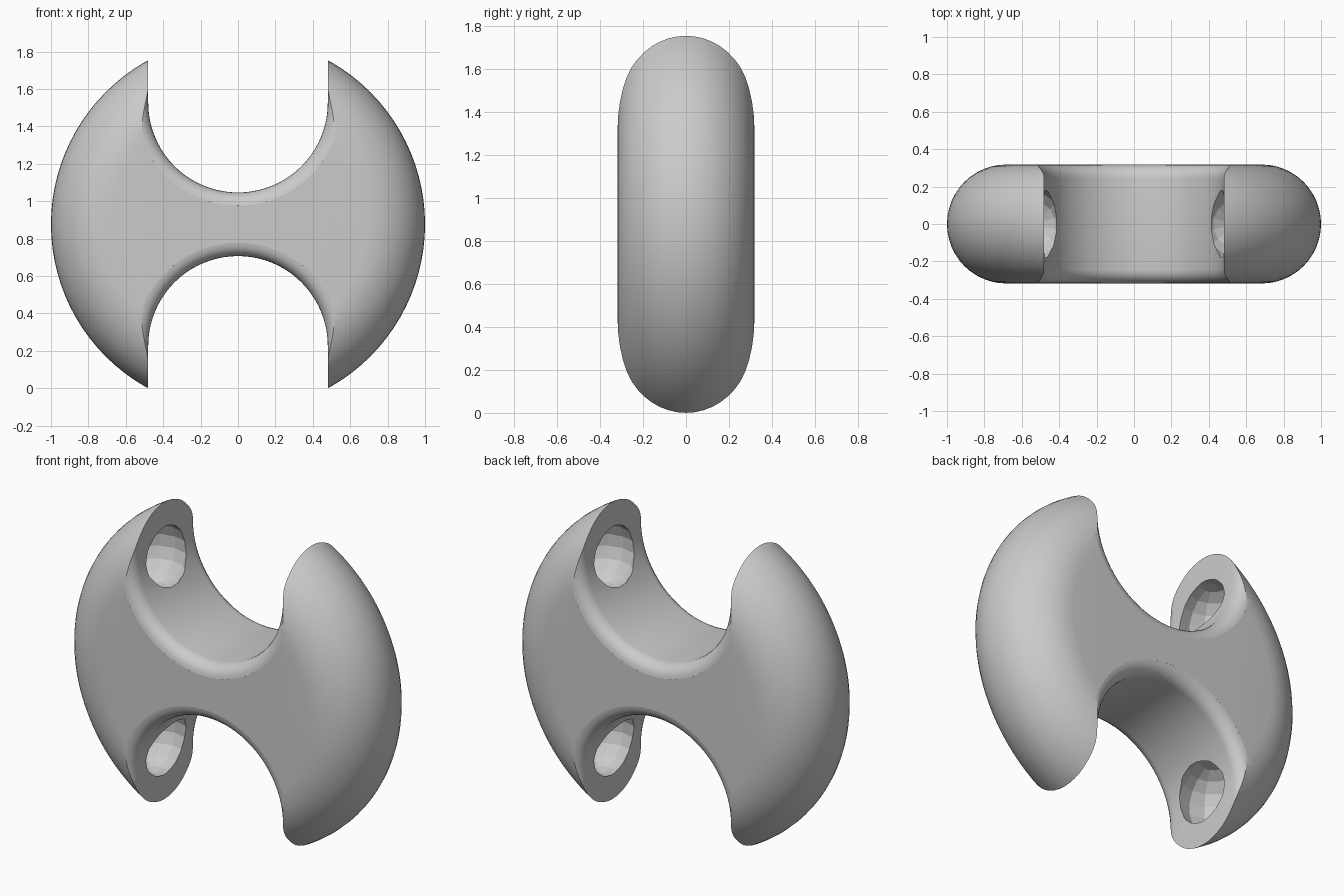
import bpy, bmesh, math
from mathutils import Matrix, Vector

if "Cube" in bpy.data.objects:
    bpy.data.objects.remove(bpy.data.objects["Cube"])

CZ, HALF, R_SLOT, FILLET = 0.877, 0.318, 0.48, 0.075
SLOT_C = 0.17 + R_SLOT           # slot arc centre, above / below the middle
BALL_X, BALL_Z, BALL_R = 0.55, 0.545, 0.2


def make(name, bm):
    bmesh.ops.recalc_face_normals(bm, faces=bm.faces)
    me = bpy.data.meshes.new(name)
    bm.to_mesh(me)
    bm.free()
    ob = bpy.data.objects.new(name, me)
    bpy.context.collection.objects.link(ob)
    return ob


def loft(bm, rings, cap=True):
    vr = [[bm.verts.new(p) for p in r] for r in rings]
    n = len(vr[0])
    for a, b in zip(vr, vr[1:]):
        for i in range(n):
            bm.faces.new((a[i], a[(i + 1) % n], b[(i + 1) % n], b[i]))
    if cap:
        bm.faces.new(vr[0])
        bm.faces.new(vr[-1])


# Thick disc with a fully rounded rim
def disc():
    prof = []
    for i in range(25):
        a = math.pi * (i / 24 - 0.5)
        prof.append((1 - HALF + HALF * math.cos(a), HALF * math.sin(a)))
    rings = [[(r * math.cos(2 * math.pi * k / 96), y, CZ + r * math.sin(2 * math.pi * k / 96))
              for k in range(96)] for r, y in prof]
    bm = bmesh.new()
    loft(bm, rings)
    return make("disc_body", bm)


# U-shaped slot cutter, flaring at both faces to leave a fillet
def slot(side):
    levels = [(0.45, FILLET + 0.01)]
    for i in range(7):
        a = math.radians(87) * (1 - i / 6)
        levels.append((HALF - FILLET + FILLET * math.sin(a), FILLET * (1 - math.cos(a))))
    levels += [(-y, o) for y, o in reversed(levels)]
    rings = []
    for y, off in levels:
        r = R_SLOT + off
        pts = [(r * math.cos(math.pi * k / 40), SLOT_C - r * math.sin(math.pi * k / 40))
               for k in range(41)]
        pts += [(-r, 1.3), (r, 1.3)]
        rings.append([(x, y, CZ + side * z) for x, z in pts])
    bm = bmesh.new()
    loft(bm, rings)
    return make("slot_cutter", bm)


# Four faceted ball pockets in the horn faces
centres = [Vector((sx * BALL_X, 0, CZ + sz * BALL_Z)) for sx in (-1, 1) for sz in (-1, 1)]


def ball(c):
    bm = bmesh.new()
    bmesh.ops.create_uvsphere(bm, u_segments=14, v_segments=9, radius=BALL_R,
                              matrix=Matrix.Translation(c))
    return make("pocket_cutter", bm)


body = disc()
bpy.context.view_layer.objects.active = body
body.select_set(True)
for cutter in [slot(1), slot(-1)] + [ball(c) for c in centres]:
    cutter.hide_render = True
    m = body.modifiers.new("cut", "BOOLEAN")
    m.operation, m.solver, m.object = "DIFFERENCE", "EXACT", cutter
    bpy.ops.object.modifier_apply(modifier=m.name)
    bpy.data.objects.remove(cutter, do_unlink=True)

# Smooth body, faceted pockets
bpy.ops.object.shade_smooth_by_angle(angle=math.radians(30))
for p in body.data.polygons:
    if any(all((body.data.vertices[v].co - c).length < BALL_R + 0.001 for v in p.vertices)
           for c in centres):
        p.use_smooth = False
